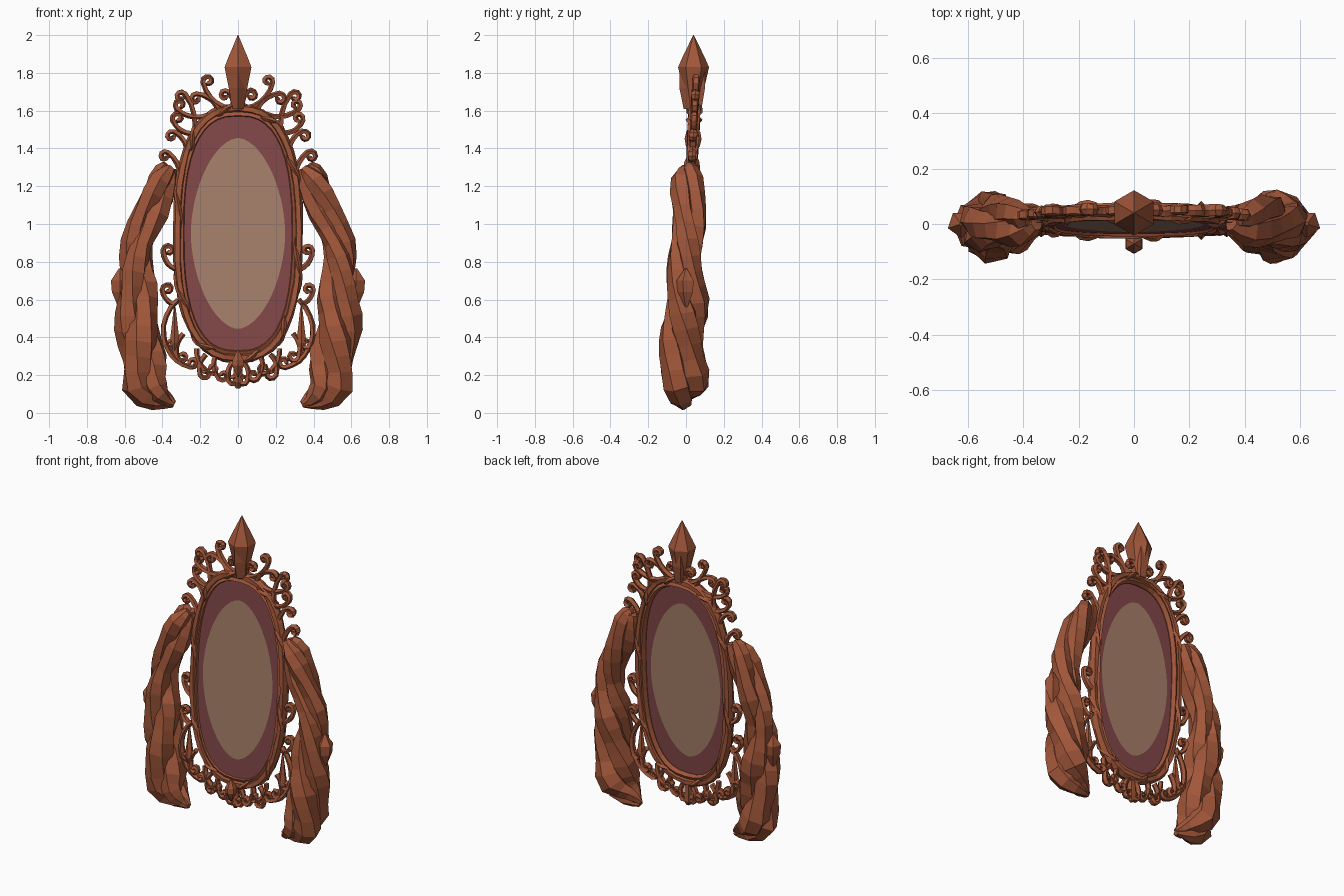
import bpy, bmesh, random
from math import sin, cos, pi, atan2, copysign
from mathutils import Vector

random.seed(4)
cube = bpy.data.objects.get("Cube")
if cube:
    bpy.data.objects.remove(cube, do_unlink=True)


def material(name, rgb):
    m = bpy.data.materials.new(name)
    m.use_nodes = True
    m.diffuse_color = (*rgb, 1)
    m.node_tree.nodes["Principled BSDF"].inputs["Base Color"].default_value = (*rgb, 1)
    return m


WOOD = material("carved_wood", (0.36, 0.095, 0.042))
BORDER = material("burgundy_border", (0.225, 0.062, 0.066))
GLASS = material("tan_glass", (0.38, 0.21, 0.14))
Y = Vector((0, 1, 0))


def finish(name, bm, mats=(WOOD,)):
    bmesh.ops.recalc_face_normals(bm, faces=bm.faces)
    mesh = bpy.data.meshes.new(name)
    bm.to_mesh(mesh)
    bm.free()
    for m in mats:
        mesh.materials.append(m)
    ob = bpy.data.objects.new(name, mesh)
    bpy.context.collection.objects.link(ob)


def on_plane(x, z, dy=0.0):
    """Point on the slightly tilted mirror plane, shifted by dy in depth."""
    return Vector((x, 0.04 + 0.05 * (z - 1.5) + dy, z))


def smooth(points, steps):
    """Catmull-Rom interpolation of tuples of any length."""
    pts = [Vector(p) for p in points]
    pts = [pts[0]] + pts + [pts[-1]]
    out = []
    for a, b, c, d in zip(pts, pts[1:], pts[2:], pts[3:]):
        for k in range(steps):
            t = k / steps
            out.append(0.5 * (2 * b + (c - a) * t + (2 * a - 5 * b + 4 * c - d) * t * t
                              + (3 * b - a - 3 * c + d) * t ** 3))
    return out + [pts[-1]]


def axes(path, i, closed=False):
    """Two directions across the path at point i."""
    n = len(path)
    if closed:
        t = path[(i + 1) % n] - path[i - 1]
    else:
        t = path[min(i + 1, n - 1)] - path[max(i - 1, 0)]
    t.normalize()
    side = t.cross(Y).normalized()
    return side, side.cross(t)


def bridge(bm, a, b):
    """Band of quads between two rings."""
    for k in range(len(a)):
        j = (k + 1) % len(a)
        bm.faces.new((a[k], a[j], b[j], b[k]))


def sweep(bm, path, radii, sides=5, depth=1.0, closed=False, turn=0.0, rough=0.0):
    """Faceted tube along a path; depth scales it front to back."""
    rings = []
    for i, p in enumerate(path):
        u, v = axes(path, i, closed)
        ring = []
        for k in range(sides):
            a = 2 * pi * k / sides + turn * i
            r = radii[i] * (1 + random.uniform(-rough, rough))
            ring.append(bm.verts.new(p + u * cos(a) * r + v * sin(a) * r * depth))
        rings.append(ring)
    for a, b in zip(rings, rings[1:]):
        bridge(bm, a, b)
    if closed:
        bridge(bm, rings[-1], rings[0])
    else:
        bm.faces.new(rings[0])
        bm.faces.new(rings[-1])


def lathe(bm, profile, x, y, sides, depth=1.0):
    """Faceted vertical solid from (height, radius) pairs."""
    rings = []
    for z, r in profile:
        angles = [2 * pi * k / sides for k in range(sides)]
        rings.append([bm.verts.new((x + r * sin(a), y - r * depth * cos(a), z)) for a in angles])
    for a, b in zip(rings, rings[1:]):
        bridge(bm, a, b)
    bm.faces.new(rings[0])
    bm.faces.new(rings[-1])


def oval(width, height, power, count, dy=0.0):
    """Superellipse outline on the mirror plane."""
    pts = []
    for i in range(count):
        c, s = cos(2 * pi * i / count), sin(2 * pi * i / count)
        x = width * copysign(abs(c) ** (2 / power), c)
        z = height * copysign(abs(s) ** (2 / power), s)
        pts.append(on_plane(x, 0.95 + z, dy))
    return pts


# Mirror plate: coloured centre and border on both faces
bm = bmesh.new()
FRONT, BACK = -0.016, -0.008
CENTRE, EDGE = (0.25, 0.505, 1.8, 64), (0.3, 0.635, 2.6, 64)
loops = [[bm.verts.new(p) for p in oval(*shape, dy)]
         for shape, dy in ((CENTRE, FRONT), (EDGE, FRONT), (EDGE, BACK), (CENTRE, BACK))]
for a, b in zip(loops, loops[1:]):
    bridge(bm, a, b)
for loop in (loops[0], loops[-1]):
    bm.faces.new(loop).material_index = 1
finish("mirror_plate", bm, (BORDER, GLASS))

# Frame: inner bead, outer band and a vine wound round it
bm = bmesh.new()
sweep(bm, oval(0.295, 0.63, 2.6, 44), [0.017] * 44, 5, 1.6, True)
finish("inner_bead", bm)
bm = bmesh.new()
sweep(bm, oval(0.322, 0.662, 2.5, 40), [0.024] * 40, 6, 1.4, True, rough=0.15)
finish("outer_band", bm)
bm = bmesh.new()
core = oval(0.32, 0.66, 2.5, 96)
wound = []
for i, p in enumerate(core):
    u, v = axes(core, i, True)
    a = 2 * pi * 10 * i / len(core)
    wound.append(p + u * cos(a) * 0.02 + v * sin(a) * 0.032)
sweep(bm, wound, [0.013] * len(core), 4, closed=True)
finish("wound_vine", bm)

# Top finial with its deep base, and the lower gem with its drop
bm = bmesh.new()
lathe(bm, [(1.6, 0.03), (1.67, 0.045), (1.83, 0.082), (1.88, 0.06), (2, 0.002)], 0, 0.04, 6)
lathe(bm, [(1.61, 0.035), (1.72, 0.05), (1.82, 0.05)], 0, 0.04, 5, 1.5)
finish("top_finial", bm)
bm = bmesh.new()
lathe(bm, [(0.19, 0.004), (0.25, 0.036), (0.28, 0.034), (0.335, 0.003)], 0, -0.072, 6)
lathe(bm, [(0.13, 0.012), (0.16, 0.03), (0.29, 0.02)], 0, -0.025, 5)
finish("lower_gem", bm)

# Scrolls: base x, z and tip x, z, grouped by the way they curl
CURL_LEFT = [(0.04, 1.61, 0.185, 1.75), (0.15, 1.58, 0.325, 1.61), (0.25, 1.48, 0.345, 1.55),
             (0.33, 0.76, 0.395, 0.86), (0.33, 0.57, 0.4, 0.65)]
CURL_RIGHT = [(0.03, 1.6, 0.05, 1.7), (0.1, 1.6, 0.22, 1.69), (0.26, 1.4, 0.28, 1.69),
              (0.27, 1.38, 0.34, 1.49), (0.31, 1.22, 0.37, 1.38), (0.32, 0.6, 0.385, 0.36),
              (0.385, 0.38, 0.25, 0.24), (0.29, 0.42, 0.32, 0.29), (0.22, 0.34, 0.15, 0.21),
              (0.17, 0.31, 0.2, 0.2), (0.12, 0.3, 0.1, 0.18), (0.02, 0.28, 0.05, 0.17)]


def scroll(bm, ends, way, side):
    """Bowed stem that ends in a tight spiral."""
    base, tip = Vector(ends[:2]), Vector(ends[2:])
    d = tip - base
    bend = (base + tip) / 2 - Vector((-d.y, d.x)) * way * 0.3
    pts = [base.lerp(bend, k / 5).lerp(bend.lerp(tip, k / 5), k / 5) for k in range(6)]
    t = (tip - bend).normalized()
    inward = Vector((-t.y, t.x)) * way
    centre = tip + inward * 0.028
    start = atan2(-inward.y, -inward.x)
    for k in range(1, 9):
        a, r = start + way * k * 0.72, 0.028 * (1 - k * 0.08)
        pts.append(centre + Vector((cos(a), sin(a))) * r)
    path = [on_plane(side * p.x, p.y) for p in pts]
    sweep(bm, path, [0.015] * len(path), 5, 1.4, rough=0.12)


# Twisted side posts: centre x, z and overall radius, from shoulder to toe
POST = [(0.36, 1.3, 0.045), (0.4, 1.23, 0.085), (0.465, 1.07, 0.096), (0.525, 0.9, 0.09),
        (0.54, 0.75, 0.097), (0.53, 0.6, 0.115), (0.525, 0.45, 0.123), (0.51, 0.3, 0.125),
        (0.49, 0.16, 0.125), (0.42, 0.085, 0.075), (0.34, 0.045, 0.02)]

for side, word in ((1, "left"), (-1, "right")):
    bm = bmesh.new()
    for group, way in ((CURL_LEFT, 1), (CURL_RIGHT, -1)):
        for ends in group:
            scroll(bm, ends, way, side)
    finish(word + "_scrolls", bm)

    # Hanging leaf inside the lower scroll loop
    bm = bmesh.new()
    lathe(bm, [(0.3, 0.004), (0.37, 0.028), (0.45, 0.018), (0.56, 0.005)], side * 0.335, -0.02, 5)
    finish(word + "_leaf", bm)

    # Three heavy strands wound around the post path
    bm = bmesh.new()
    rows = smooth(POST, 2)
    spine = [Vector((x, 0.03 * (z - 0.75), z)) for x, z, r in rows]
    for s in range(3):
        path, radii = [], []
        for i, row in enumerate(rows):
            u, v = axes(spine, i)
            a = 2 * pi * (s / 3 + 1.2 * i / len(rows))
            p = spine[i] + (u * cos(a) + v * sin(a)) * row[2] * 0.42
            path.append(Vector((side * p.x, p.y, p.z)))
            radii.append(row[2] * (0.63 + 0.06 * sin(i * 1.6 + s * 2)))
        sweep(bm, path, radii, 6, turn=0.18, rough=0.07)
    finish(word + "_post", bm)

    # Spur on the outer edge of the post
    bm = bmesh.new()
    lathe(bm, [(0.56, 0.01), (0.64, 0.045), (0.7, 0.05), (0.765, 0.006)], side * 0.625, 0, 5)
    finish(word + "_spur", bm)
